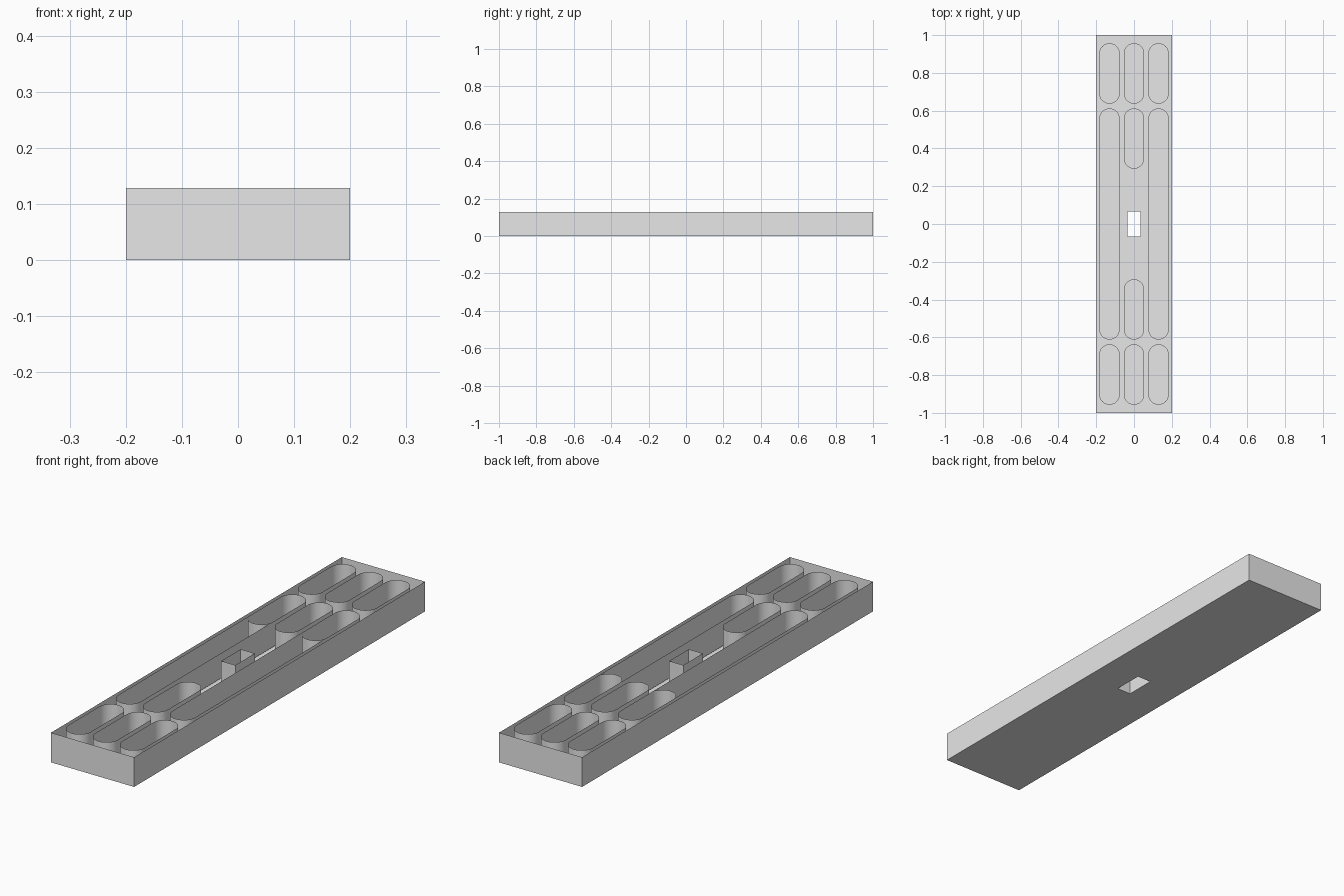
import bpy, bmesh, math

cube = bpy.data.objects.get("Cube")
if cube:
    bpy.data.objects.remove(cube, do_unlink=True)

TOP = 0.129        # rim height
BASE = 0.01        # base plate thickness
POCKET = 0.02      # pocket floor height
R = 0.054          # pocket end radius

# Single plain grey finish
grey = bpy.data.materials.new("plain_grey")
grey.use_nodes = True
grey.diffuse_color = (0.8, 0.8, 0.8, 1)
grey.node_tree.nodes["Principled BSDF"].inputs["Base Color"].default_value = (0.8, 0.8, 0.8, 1)


def finish(name, bm, smooth=False):
    mesh = bpy.data.meshes.new(name)
    bm.to_mesh(mesh)
    bm.free()
    mesh.materials.append(grey)
    obj = bpy.data.objects.new(name, mesh)
    bpy.context.collection.objects.link(obj)
    if smooth:
        bpy.ops.object.select_all(action='DESELECT')
        obj.select_set(True)
        bpy.context.view_layer.objects.active = obj
        bpy.ops.object.shade_smooth_by_angle(angle=math.radians(35))
    return obj


def thin_wall(name, outline, low, closed=True, inward=True, floor=False, smooth=False):
    """Raise an outline into an upright sheet, optionally with a floor."""
    bm = bmesh.new()
    bottom = [bm.verts.new((x, y, low)) for x, y in outline]
    top = [bm.verts.new((x, y, TOP)) for x, y in outline]
    count = len(outline)
    for i in range(count if closed else count - 1):
        j = (i + 1) % count
        face = bm.faces.new((bottom[i], bottom[j], top[j], top[i]))
        if inward:
            face.normal_flip()
    if floor:
        bm.faces.new(bottom)
    return finish(name, bm, smooth)


def rectangle(hx, hy):
    return [(-hx, -hy), (hx, -hy), (hx, hy), (-hx, hy)]


def arc(cx, cy, start, steps=24):
    return [(cx + R * math.cos(start + math.pi * i / steps),
             cy + R * math.sin(start + math.pi * i / steps)) for i in range(steps + 1)]


def slot(cx, y0, y1):
    return arc(cx, y1 - R, 0) + arc(cx, y0 + R, math.pi)


outer = rectangle(0.2, 1.0)
hole = rectangle(0.034, 0.067)

# Base plate with a rectangular opening
bm = bmesh.new()
rings = [[bm.verts.new((x, y, z)) for x, y in loop]
         for z in (0, BASE) for loop in (outer, hole)]
for i in range(4):
    j = (i + 1) % 4
    bm.faces.new((rings[0][j], rings[0][i], rings[1][i], rings[1][j]))
    bm.faces.new((rings[2][i], rings[2][j], rings[3][j], rings[3][i]))
finish("base_plate", bm)

# Outer walls and the upright sleeve around the opening
thin_wall("outer_wall", outer, 0, inward=False)
thin_wall("centre_sleeve", hole, 0)

# End pockets: three columns at both ends
columns = {"right": -0.13, "centre": 0.0, "left": 0.13}
for side, x in columns.items():
    for end, sign in (("front", -1), ("back", 1)):
        y0, y1 = sorted((sign * 0.637, sign * 0.957))
        thin_wall(f"{end}_{side}_pocket", slot(x, y0, y1), POCKET, floor=True, smooth=True)

# Middle column: short pockets either side of the sleeve
for end, sign in (("front", -1), ("back", 1)):
    y0, y1 = sorted((sign * 0.293, sign * 0.612))
    thin_wall(f"{end}_inner_pocket", slot(0, y0, y1), POCKET, floor=True, smooth=True)

# Side columns: long pockets, each with a curved divider towards the back
for side in ("right", "left"):
    x = columns[side]
    thin_wall(f"{side}_long_pocket", slot(x, -0.612, 0.612), POCKET, floor=True, smooth=True)
    thin_wall(f"{side}_divider", arc(x, 0.293 + R, math.pi), POCKET, closed=False, smooth=True)
